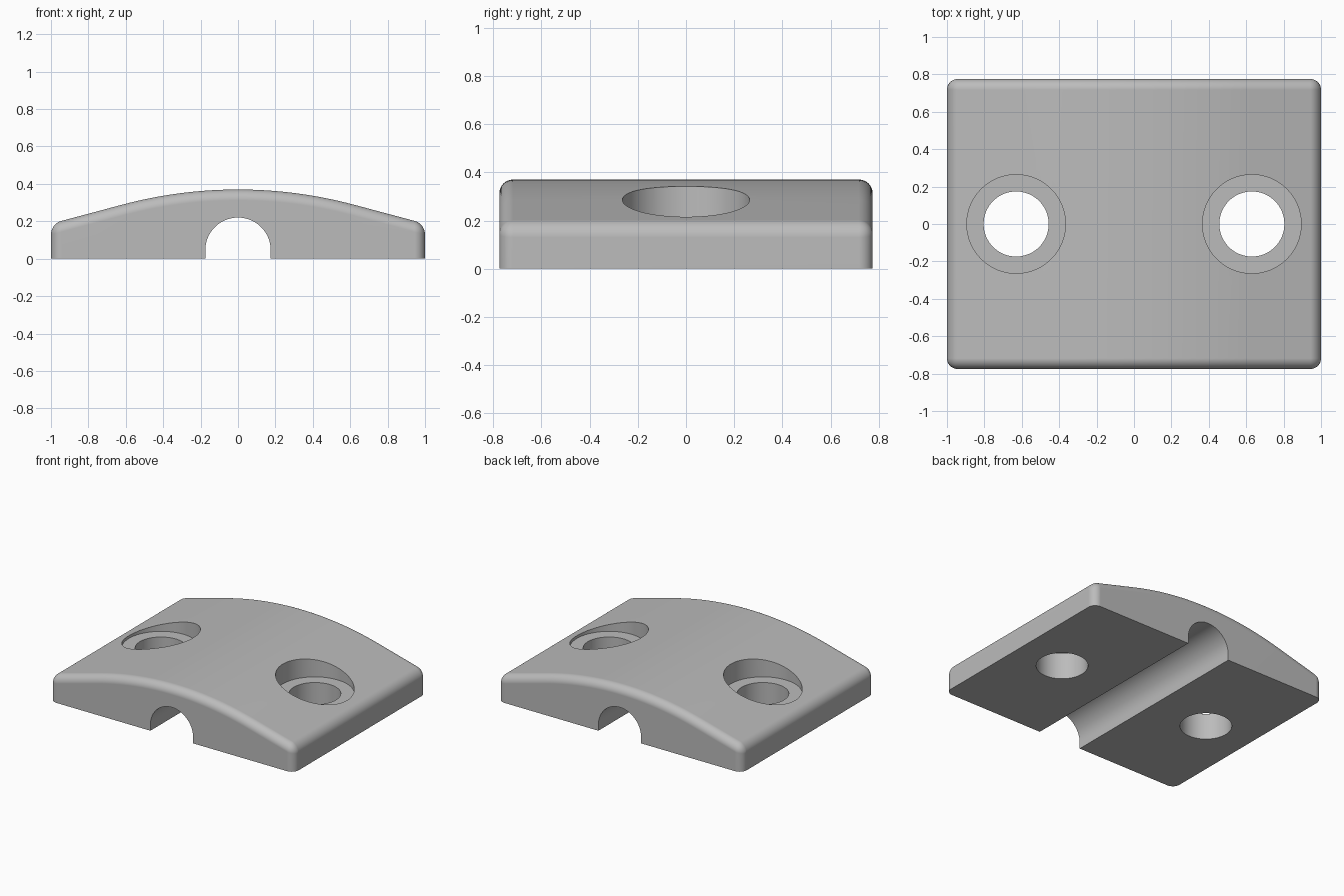
import bpy, bmesh, math

if "Cube" in bpy.data.objects:
    bpy.data.objects.remove(bpy.data.objects["Cube"])

HALF_X, HALF_Y, PEAK = 1.0, 0.775, 0.37
ARC_R, ARC_X = 2.4, 0.62          # crown radius and where it turns straight
FILLET = 0.057
HOLE_X, HOLE_R, BORE_R, BORE_Z = 0.63, 0.174, 0.264, 0.195
SLOT_R, SLOT_TOP = 0.175, 0.22


def prism(name, profile, half_depth):
    """Extrude an x-z outline along y."""
    bm = bmesh.new()
    front = bm.faces.new([bm.verts.new((x, -half_depth, z)) for x, z in profile])
    moved = bmesh.ops.extrude_face_region(bm, geom=[front])["geom"]
    verts = [g for g in moved if isinstance(g, bmesh.types.BMVert)]
    bmesh.ops.translate(bm, verts=verts, vec=(0, 2 * half_depth, 0))
    bmesh.ops.recalc_face_normals(bm, faces=bm.faces)
    return bm


def to_object(name, bm):
    mesh = bpy.data.meshes.new(name)
    bm.to_mesh(mesh)
    bm.free()
    obj = bpy.data.objects.new(name, mesh)
    bpy.context.collection.objects.link(obj)
    return obj


def cylinder(name, x, radius, bottom, top):
    bm = bmesh.new()
    bmesh.ops.create_cone(bm, cap_ends=True, segments=64, radius1=radius,
                          radius2=radius, depth=top - bottom)
    bmesh.ops.translate(bm, verts=bm.verts, vec=(x, 0, (top + bottom) / 2))
    return to_object(name, bm)


# Crowned plate: circular crown with tangent straight shoulders
angle = math.asin(ARC_X / ARC_R)
steps = 28
crown = []
for i in range(steps + 1):
    a = angle - 2 * angle * i / steps
    crown.append((ARC_R * math.sin(a), PEAK - ARC_R * (1 - math.cos(a))))
shoulder = crown[0][1] - (HALF_X - ARC_X) * math.tan(angle)
outline = [(-HALF_X, 0), (HALF_X, 0), (HALF_X, shoulder)] + crown + [(-HALF_X, shoulder)]
bm = prism("plate", outline, HALF_Y)

# Round the upright corners and the top border
rounded = []
for e in bm.edges:
    p, q = (v.co for v in e.verts)
    above = min(p.z, q.z) > 0.01
    upright = abs(p.z - q.z) > 0.1
    at_end = abs(p.y - q.y) < 0.01
    at_side = abs(p.x) > 0.99 and abs(q.x) > 0.99
    if upright or (above and (at_end or at_side)):
        rounded.append(e)
bmesh.ops.bevel(bm, geom=rounded, offset=FILLET, offset_type='OFFSET',
                segments=8, profile=0.5, affect='EDGES', clamp_overlap=False)
plate = to_object("mounting_plate", bm)

# Cutters: arched channel, through holes and counterbores
spring = SLOT_TOP - SLOT_R
arch = [(SLOT_R * math.cos(math.pi * i / 32), spring + SLOT_R * math.sin(math.pi * i / 32))
        for i in range(33)]
cutters = [to_object("channel_cutter",
                     prism("channel", [(-SLOT_R, -0.2), (SLOT_R, -0.2)] + arch, 1))]
for side, x in (("left", HOLE_X), ("right", -HOLE_X)):
    cutters.append(cylinder(side + "_hole_cutter", x, HOLE_R, -0.2, 0.6))
    cutters.append(cylinder(side + "_bore_cutter", x, BORE_R, BORE_Z, 0.6))

bpy.ops.object.select_all(action='DESELECT')
plate.select_set(True)
bpy.context.view_layer.objects.active = plate
for cutter in cutters:
    cutter.hide_render = True
    mod = plate.modifiers.new("cut", 'BOOLEAN')
    mod.operation, mod.solver, mod.object = 'DIFFERENCE', 'EXACT', cutter
    bpy.ops.object.modifier_apply(modifier=mod.name)
    bpy.data.objects.remove(cutter)

# Smooth rounding with crisp edges
bpy.ops.object.shade_smooth_by_angle(angle=math.radians(30))
plate.modifiers.new("flat_faces", 'WEIGHTED_NORMAL').keep_sharp = True

# Plain grey material
grey = bpy.data.materials.new("grey")
grey.use_nodes = True
colour = (0.5, 0.5, 0.5, 1)
grey.diffuse_color = colour
grey.node_tree.nodes["Principled BSDF"].inputs["Base Color"].default_value = colour
plate.data.materials.clear()
plate.data.materials.append(grey)
